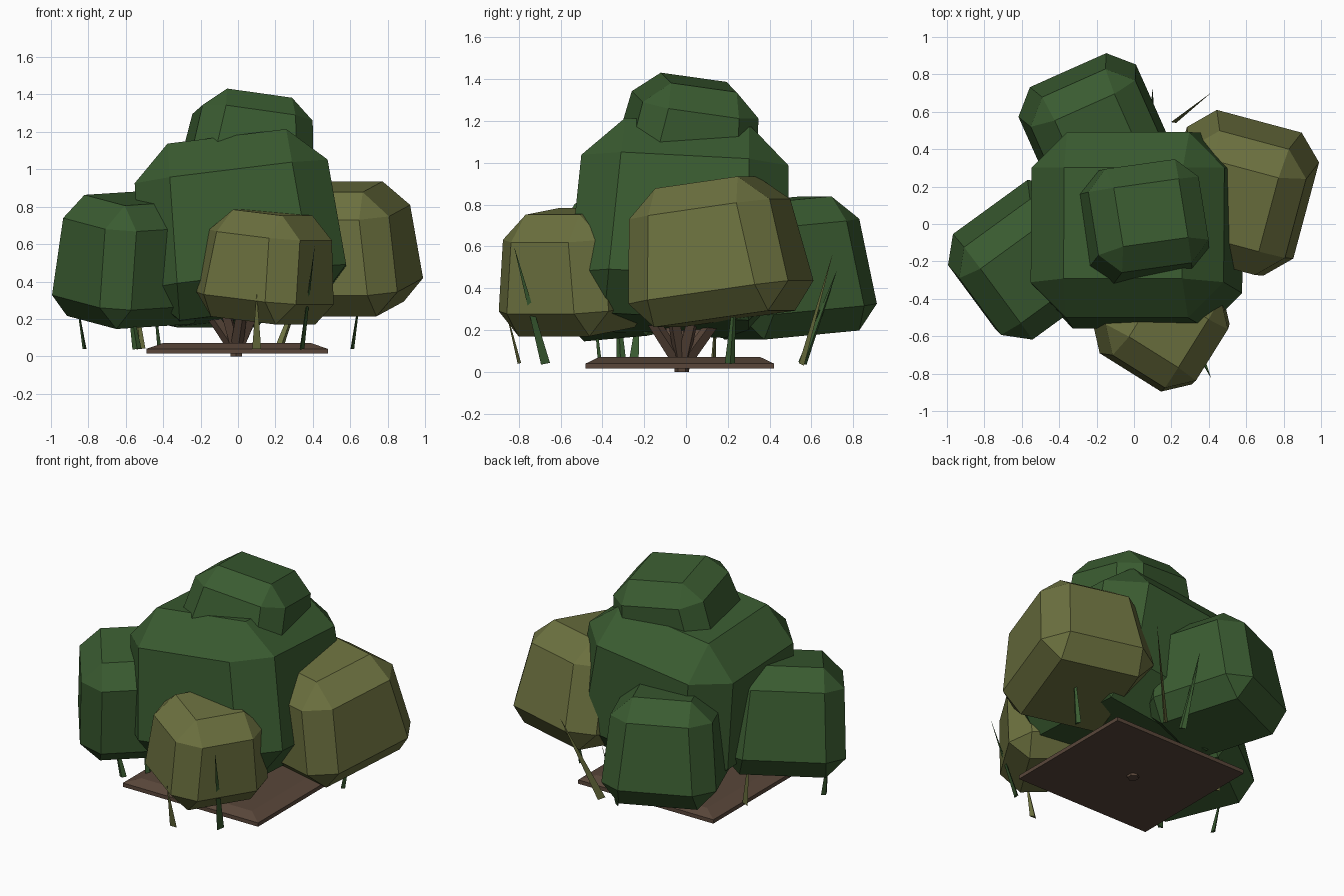
import bpy, bmesh, math
from mathutils import Vector, Euler, Matrix

cube = bpy.data.objects.get("Cube")
if cube:
    bpy.data.objects.remove(cube, do_unlink=True)


def make_material(name, r, g, b):
    mat = bpy.data.materials.new(name)
    mat.use_nodes = True
    mat.diffuse_color = (r, g, b, 1)
    mat.node_tree.nodes["Principled BSDF"].inputs["Base Color"].default_value = (r, g, b, 1)
    return mat


green = make_material("dark green leaves", 0.042, 0.105, 0.03)
olive = make_material("olive leaves", 0.15, 0.165, 0.05)
brown = make_material("brown wood", 0.1, 0.062, 0.042)


def finish(bm, name, mat):
    bmesh.ops.recalc_face_normals(bm, faces=bm.faces)
    mesh = bpy.data.meshes.new(name)
    bm.to_mesh(mesh)
    bm.free()
    mesh.materials.append(mat)
    obj = bpy.data.objects.new(name, mesh)
    bpy.context.collection.objects.link(obj)
    return obj


def clump(name, mat, centre, size, tilt, taper, bevel):
    """Chamfered box narrowing towards its top, then tilted into place."""
    bm = bmesh.new()
    bmesh.ops.create_cube(bm, size=1)
    for v in bm.verts:
        k = taper if v.co.z > 0 else 1
        v.co = Vector((v.co.x * size[0] * k, v.co.y * size[1] * k, v.co.z * size[2]))
    bmesh.ops.bevel(bm, geom=bm.edges[:], offset=bevel, segments=1,
                    affect='EDGES', clamp_overlap=True)
    obj = finish(bm, name, mat)
    obj.location = centre
    obj.rotation_euler = [math.radians(a) for a in tilt]
    return obj


def stick(name, mat, start, end, r_start, r_end, sides, flat=1.0, spin=0.0):
    """Tapered prism between two points, optionally flattened."""
    start, end = Vector(start), Vector(end)
    axis = end - start
    bm = bmesh.new()
    bmesh.ops.create_cone(bm, cap_ends=True, segments=sides, radius1=r_start,
                          radius2=r_end, depth=axis.length)
    turn = axis.to_track_quat('Z', 'Y').to_matrix().to_4x4()
    bm.transform(Matrix.Translation((start + end) / 2) @ turn
                 @ Matrix.Rotation(spin, 4, 'Z') @ Matrix.Diagonal((1, flat, 1, 1)))
    return finish(bm, name, mat)


# Foliage clumps
clump("crown_foliage", green, (0.06, 0.02, 1.13), (0.7, 0.66, 0.52), (-8, 8, 8), 0.82, 0.11)
clump("main_foliage", green, (0, -0.02, 0.69), (1.12, 1.07, 0.95), (-3, -7, 0), 0.91, 0.19)
clump("right_foliage", green, (-0.56, -0.21, 0.52), (0.75, 0.69, 0.66), (9, -3, 36), 0.88, 0.12)
clump("back_foliage", green, (-0.2, 0.48, 0.5), (0.71, 0.74, 0.65), (5, 0, 24), 0.83, 0.12)
clump("left_foliage", olive, (0.56, 0.14, 0.58), (0.76, 0.83, 0.66), (8, 0, -15), 0.81, 0.13)
clump("front_foliage", olive, (0.16, -0.54, 0.48), (0.65, 0.64, 0.58), (0, 6, -32), 0.85, 0.12)

# Ground slab: low plate with a sloped rim
bm = bmesh.new()
bmesh.ops.create_cube(bm, size=1)
top = max(bm.faces, key=lambda f: f.calc_center_median().z)
for v in bm.verts:
    v.co = Vector((v.co.x * 0.97, v.co.y * 0.9, 0.015 if v.co.z < 0 else 0.04))
rim = bmesh.ops.extrude_discrete_faces(bm, faces=[top])["faces"][0]
for v in rim.verts:
    v.co = Vector((v.co.x * 0.82, v.co.y * 0.86, 0.07))
ground = finish(bm, "ground_slab", brown)
ground.location = (-0.005, -0.03, 0)

# Trunk root and the stems that fan out from it
stick("trunk_root", brown, (-0.01, -0.02, 0), (-0.01, -0.02, 0.1), 0.035, 0.04, 6)
for i in range(7):
    angle = i * math.tau / 7 + 0.4
    reach = 0.3 if i % 2 else 0.2
    tip = (reach * math.cos(angle), reach * math.sin(angle), 0.45)
    stick(f"stem_{i + 1}", brown, (-0.01, -0.02, 0.03), tip, 0.035, 0.025, 4)

# Grass blades: colour, base and tip
blades = [
    (olive, (0.1, -0.8), (0.1, -0.87, 0.33)),
    (green, (0.34, -0.67), (0.41, -0.82, 0.59)),
    (olive, (0.22, 0.55), (0.41, 0.7, 0.56)),
    (green, (0.1, 0.56), (0.1, 0.72, 0.48)),
    (green, (0.61, 0.21), (0.67, 0.24, 0.45)),
    (green, (-0.82, -0.25), (-0.87, -0.22, 0.35)),
    (green, (-0.54, -0.41), (-0.6, -0.45, 0.4)),
    (olive, (-0.52, 0.13), (-0.56, 0.15, 0.4)),
    (green, (-0.42, -0.31), (-0.46, -0.33, 0.4)),
]
for i, (mat, base, tip) in enumerate(blades):
    stick(f"grass_blade_{i + 1}", mat, (*base, 0.04), tip, 0.028, 0.001, 3, 0.4, i * 0.7)
